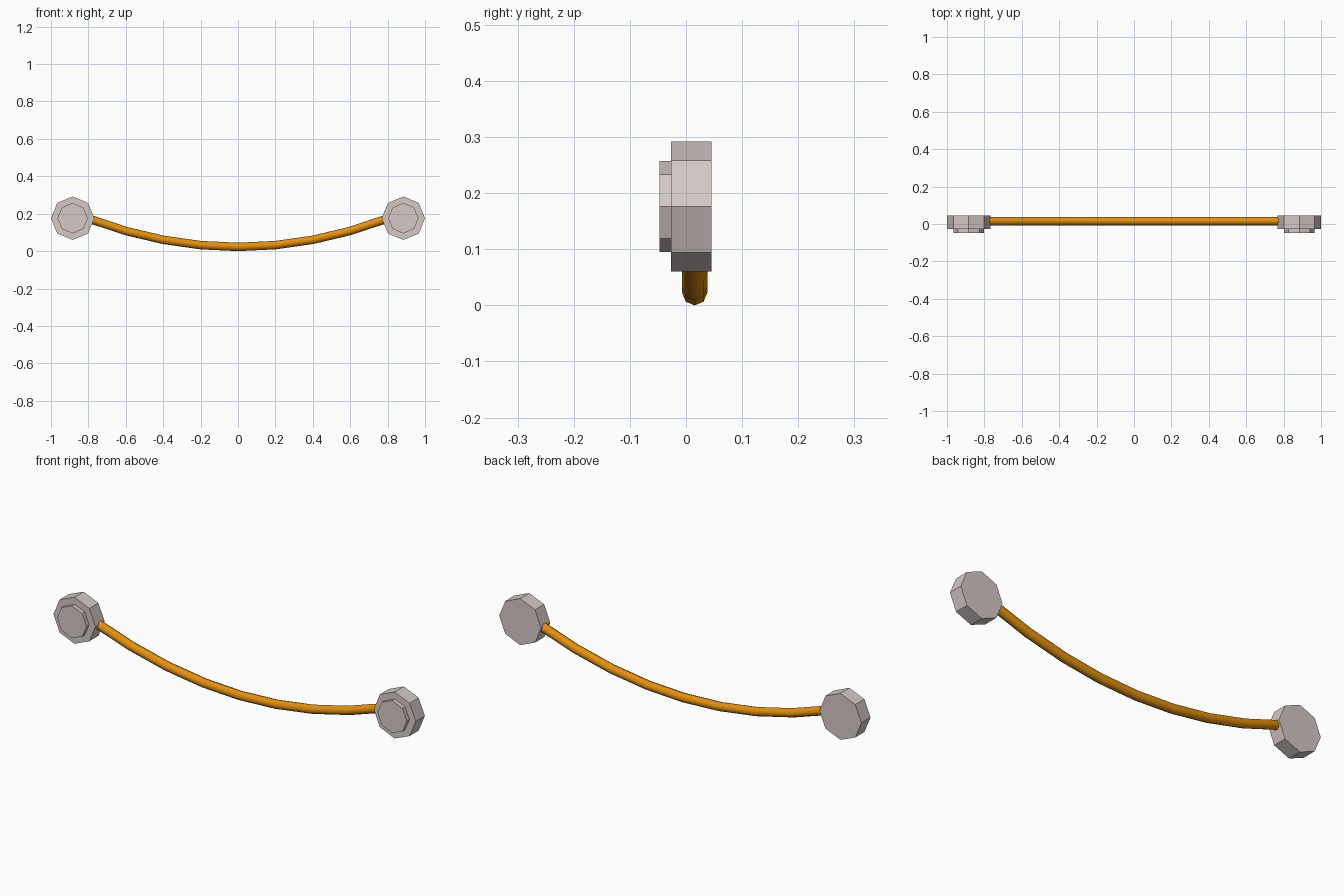
import bpy, bmesh, math

if "Cube" in bpy.data.objects:
    bpy.data.objects.remove(bpy.data.objects["Cube"])

def material(name, rgb):
    m = bpy.data.materials.new(name)
    m.diffuse_color = (*rgb, 1)
    m.use_nodes = True
    m.node_tree.nodes["Principled BSDF"].inputs["Base Color"].default_value = m.diffuse_color
    return m

metal = material("pale_metal", (0.66, 0.59, 0.575))
orange = material("orange_rope", (0.76, 0.28, 0.006))

def make_object(name, rings, mat, smooth=False):
    """Skin a list of equal-sized point rings and cap both ends."""
    bm = bmesh.new()
    vr = [[bm.verts.new(p) for p in r] for r in rings]
    n = len(vr[0])
    for a, b in zip(vr, vr[1:]):
        for i in range(n):
            f = bm.faces.new((a[i], a[(i + 1) % n], b[(i + 1) % n], b[i]))
            f.smooth = smooth
    bm.faces.new(vr[0])
    bm.faces.new(vr[-1])
    bmesh.ops.recalc_face_normals(bm, faces=bm.faces)
    me = bpy.data.meshes.new(name)
    bm.to_mesh(me)
    bm.free()
    me.materials.append(mat)
    ob = bpy.data.objects.new(name, me)
    bpy.context.collection.objects.link(ob)

ANGLES = [i * math.pi / 4 for i in range(8)]

# Octagonal end mounts with a smaller raised front boss: (y, radius)
profile = [(0.045, 0.116), (-0.027, 0.116), (-0.027, 0.081), (-0.047, 0.081)]
for side, name in ((-1, "left_mount"), (1, "right_mount")):
    rings = [[(side * 0.884 + r * math.cos(a), y, 0.176 + r * math.sin(a))
              for a in ANGLES] for y, r in profile]
    make_object(name, rings, metal)

# Sagging eight-sided rope
R, K = 0.0225, 0.237
rings = []
for i in range(-4, 5):
    x = i * 0.2
    z = R + K * x * x
    t = math.atan(2 * K * x)
    rings.append([(x - R * math.sin(a) * math.sin(t),
                   0.0155 + R * math.cos(a),
                   z + R * math.sin(a) * math.cos(t)) for a in ANGLES])
make_object("hanging_rope", rings, orange, smooth=True)
